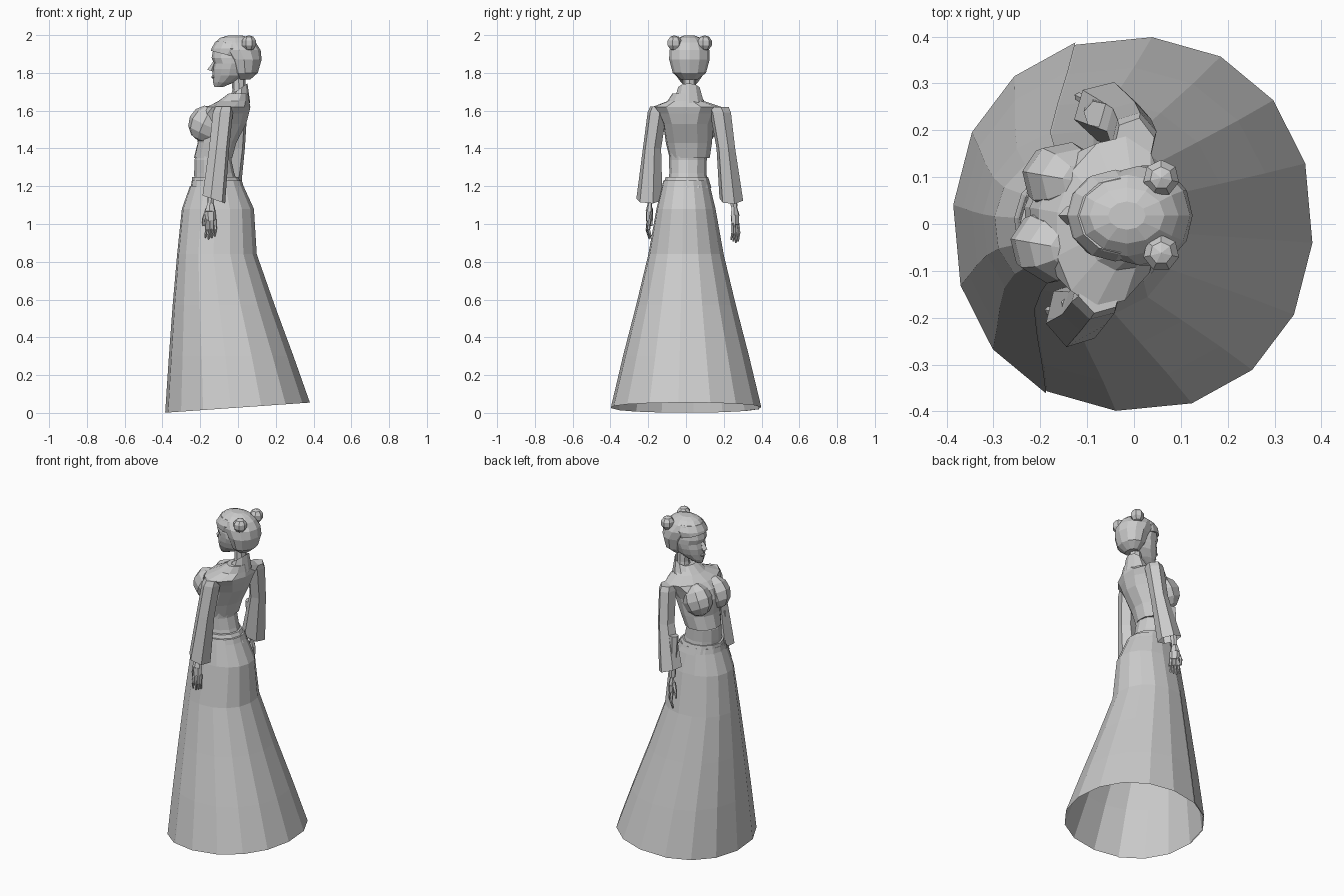
import bpy
import bmesh
from math import sin, cos, pi, radians, copysign
from mathutils import Vector, Matrix

default_cube = bpy.data.objects.get("Cube")
if default_cube:
    bpy.data.objects.remove(default_cube, do_unlink=True)

clay = bpy.data.materials.new("pale grey clay")
clay.use_nodes = True
clay_colour = (0.6, 0.6, 0.6, 1)
clay.diffuse_color = clay_colour
clay.node_tree.nodes["Principled BSDF"].inputs["Base Color"].default_value = clay_colour


def finish(name, bm, yaw=0, pivot=(-0.08, 0.01, 0)):
    """Turn a bmesh into a flat shaded object, optionally twisted about a vertical axis."""
    if yaw:
        bmesh.ops.rotate(bm, cent=Vector(pivot), verts=bm.verts[:],
                         matrix=Matrix.Rotation(radians(yaw), 3, "Z"))
    mesh = bpy.data.meshes.new(name)
    bm.to_mesh(mesh)
    bm.free()
    mesh.materials.append(clay)
    obj = bpy.data.objects.new(name, mesh)
    bpy.context.collection.objects.link(obj)
    return obj


def loft(name, rings, sides, phase=0, tilt=0, caps=(True, True), yaw=0,
         grow=0, arc=None, power=1):
    """Join horizontal oval rings given as (z, x_min, x_max, y_min, y_max).
    tilt slopes the first ring along x, power below 1 squares the ovals."""
    bm = bmesh.new()
    steps = range(sides) if arc is None else range(arc[0], arc[1] + 1)
    loops = []
    for z, x0, x1, y0, y1 in rings:
        loop = []
        for i in steps:
            a = radians(phase) + 2 * pi * i / sides
            dx = ((x1 - x0) / 2 + grow) * copysign(abs(cos(a)) ** power, cos(a))
            dy = ((y1 - y0) / 2 + grow) * copysign(abs(sin(a)) ** power, sin(a))
            lift = tilt * dx if z == rings[0][0] else 0
            loop.append(bm.verts.new(((x0 + x1) / 2 + dx, (y0 + y1) / 2 + dy, z + lift)))
        loops.append(loop)
    n = len(steps)
    for low, high in zip(loops, loops[1:]):
        for i in range(n if arc is None else n - 1):
            j = (i + 1) % n
            bm.faces.new((low[i], low[j], high[j], high[i]))
    if arc is None:
        if caps[0]:
            bm.faces.new(loops[0][::-1])
        if caps[1]:
            bm.faces.new(loops[-1])
    return finish(name, bm, yaw)


def even(rings, middle=0):
    """Expand (z, x_min, x_max, half_width) to full rings about a middle y."""
    return [(z, x0, x1, middle - h, middle + h) for z, x0, x1, h in rings]


def tube(bm, start, end, r0, r1, sides=5, flat=1):
    """Add a tapered rod between two points."""
    start, end = Vector(start), Vector(end)
    axis = end - start
    turn = axis.to_track_quat("Z", "Y").to_matrix().to_4x4()
    squash = Matrix.Diagonal((1, flat, 1, 1))
    bmesh.ops.create_cone(bm, cap_ends=True, segments=sides, radius1=r0, radius2=r1,
                          depth=axis.length,
                          matrix=Matrix.Translation((start + end) / 2) @ squash @ turn)


def ball(name, centre, size, u=8, v=6, yaw=0, lean=0):
    bm = bmesh.new()
    bmesh.ops.create_uvsphere(
        bm, u_segments=u, v_segments=v, radius=1,
        matrix=Matrix.Translation(centre) @ Matrix.Rotation(radians(lean), 4, "Y")
        @ Matrix.Diagonal((*size, 1)))
    return finish(name, bm, yaw)


# Long flared skirt, open at the hem, with a front panel lapped over it
skirt_rings = even([
    (0.028, -0.382, 0.382, 0.4),
    (0.3, -0.362, 0.295, 0.335),
    (0.57, -0.342, 0.195, 0.265),
    (0.84, -0.318, 0.1, 0.2),
    (1.08, -0.293, 0.085, 0.157),
    (1.2, -0.25, 0.03, 0.128),
    (1.23, -0.245, 0.02, 0.12)])
skirt_form = dict(sides=16, phase=-5, tilt=0.07, power=0.94)
loft("skirt", skirt_rings, caps=(False, True), **skirt_form)
loft("skirt_front_panel", skirt_rings[:6], grow=0.005, arc=(5, 11), **skirt_form)

# Waist, sash and fitted bodice
loft("waist", even([
    (1.18, -0.23, 0.01, 0.11),
    (1.27, -0.232, -0.02, 0.098),
    (1.34, -0.23, -0.035, 0.1),
    (1.4, -0.21, -0.03, 0.1)], 0.01), 12)
loft("sash", even([
    (1.19, -0.25, 0.035, 0.13),
    (1.25, -0.242, 0.0, 0.112)], 0.005), 12, caps=(False, True))
loft("bodice", even([
    (1.35, -0.236, -0.03, 0.108),
    (1.43, -0.215, -0.008, 0.124),
    (1.53, -0.225, 0.045, 0.135),
    (1.585, -0.205, 0.06, 0.16),
    (1.62, -0.165, 0.067, 0.185),
    (1.65, -0.105, 0.062, 0.1),
    (1.69, -0.05, 0.055, 0.07)], 0.01), 12, yaw=-10)
for side, label in ((-1, "right"), (1, "left")):
    ball(label + "_bust", (-0.16, 0.01 + side * 0.073, 1.53), (0.093, 0.08, 0.098),
         yaw=-10, lean=25)

# Standing collar, higher at the nape, and the neck inside it
collar = loft("collar", even([
    (1.715, -0.035, 0.05, 0.06),
    (1.64, -0.09, 0.065, 0.085)], 0.015), 10, tilt=0.7, caps=(False, False))
collar.data.flip_normals()
loft("neck", even([
    (1.62, -0.05, 0.05, 0.05),
    (1.71, -0.03, 0.04, 0.035),
    (1.8, -0.035, 0.04, 0.033)], 0.018), 8)

# Wide hanging sleeves with slanted open cuffs
loft("right_sleeve", [
    (1.13, -0.19, -0.066, -0.265, -0.122),
    (1.4, -0.155, -0.045, -0.23, -0.13),
    (1.59, -0.135, -0.025, -0.205, -0.1),
    (1.622, -0.12, -0.025, -0.192, -0.09)], 6, phase=15, tilt=-0.35, caps=(False, True))
loft("left_sleeve", [
    (1.13, -0.13, 0.01, 0.175, 0.305),
    (1.4, -0.06, 0.038, 0.16, 0.262),
    (1.59, -0.05, 0.05, 0.125, 0.24),
    (1.62, -0.045, 0.045, 0.11, 0.228)], 6, phase=15, tilt=-0.35, caps=(False, True))


# Forearms and relaxed hands with separate fingers
def hand(name, wrist, outward, yaw):
    bm = bmesh.new()
    wrist = Vector(wrist)

    def at(x, y, z):
        return wrist + Vector((x, y * outward, z))

    tube(bm, at(0.02, -0.01, 0.25), at(0, 0, 0), 0.03, 0.018, 6)
    tube(bm, at(0, 0, 0), at(-0.002, 0.006, -0.045), 0.018, 0.03, 6, 0.6)
    tube(bm, at(-0.002, 0.004, -0.045), at(0, 0.008, -0.095), 0.03, 0.026, 6, 0.6)
    for i in range(4):
        x = -0.021 + 0.014 * i
        reach = 0.19 - 0.008 * abs(i - 1)
        knuckle = at(x * 1.15, 0.012, -0.14)
        tube(bm, at(x, 0.006, -0.085), knuckle, 0.009, 0.008)
        tube(bm, knuckle, at(x * 1.2 - 0.004, 0, -reach), 0.008, 0.005)
    tube(bm, at(-0.015, -0.005, -0.03), at(-0.036, -0.012, -0.085), 0.012, 0.009)
    tube(bm, at(-0.036, -0.012, -0.085), at(-0.036, -0.014, -0.12), 0.009, 0.005)
    finish(name, bm, yaw, wrist)


hand("right_hand", (-0.145, -0.19, 1.11), -1, 10)
hand("left_hand", (-0.085, 0.255, 1.09), 1, -45)

# Face with chin, brow, nose and lips
middle = 0.018
loft("face", even([
    (1.725, -0.125, -0.08, 0.018),
    (1.75, -0.132, -0.02, 0.045),
    (1.785, -0.134, 0.04, 0.07),
    (1.82, -0.134, 0.05, 0.082),
    (1.85, -0.127, 0.06, 0.088),
    (1.88, -0.14, 0.06, 0.088),
    (1.93, -0.13, 0.05, 0.08)], middle), 12)
bm = bmesh.new()
tube(bm, (-0.122, middle, 1.865), (-0.142, middle, 1.81), 0.006, 0.021, 4)
finish("nose", bm)
ball("lips", (-0.13, middle, 1.778), (0.013, 0.022, 0.009), 6, 4)

# Gathered hair: a swept back cap, a fringe and two round buns
loft("hair_cap", even([
    (1.765, 0.0, 0.065, 0.045),
    (1.8, -0.03, 0.105, 0.088),
    (1.87, -0.06, 0.125, 0.107),
    (1.92, -0.1, 0.12, 0.106),
    (1.96, -0.122, 0.095, 0.087),
    (1.985, -0.095, 0.065, 0.06),
    (1.997, -0.055, 0.025, 0.03)], middle), 12)
loft("fringe", even([
    (1.895, -0.143, 0.03, 0.092),
    (1.93, -0.14, 0.06, 0.098),
    (1.965, -0.12, 0.06, 0.08)], middle), 12, tilt=-0.25)
for side, label in ((-1, "right"), (1, "left")):
    ball(label + "_hair_bun", (0.058, middle + side * 0.08, 1.958), (0.041,) * 3, 7, 5)
